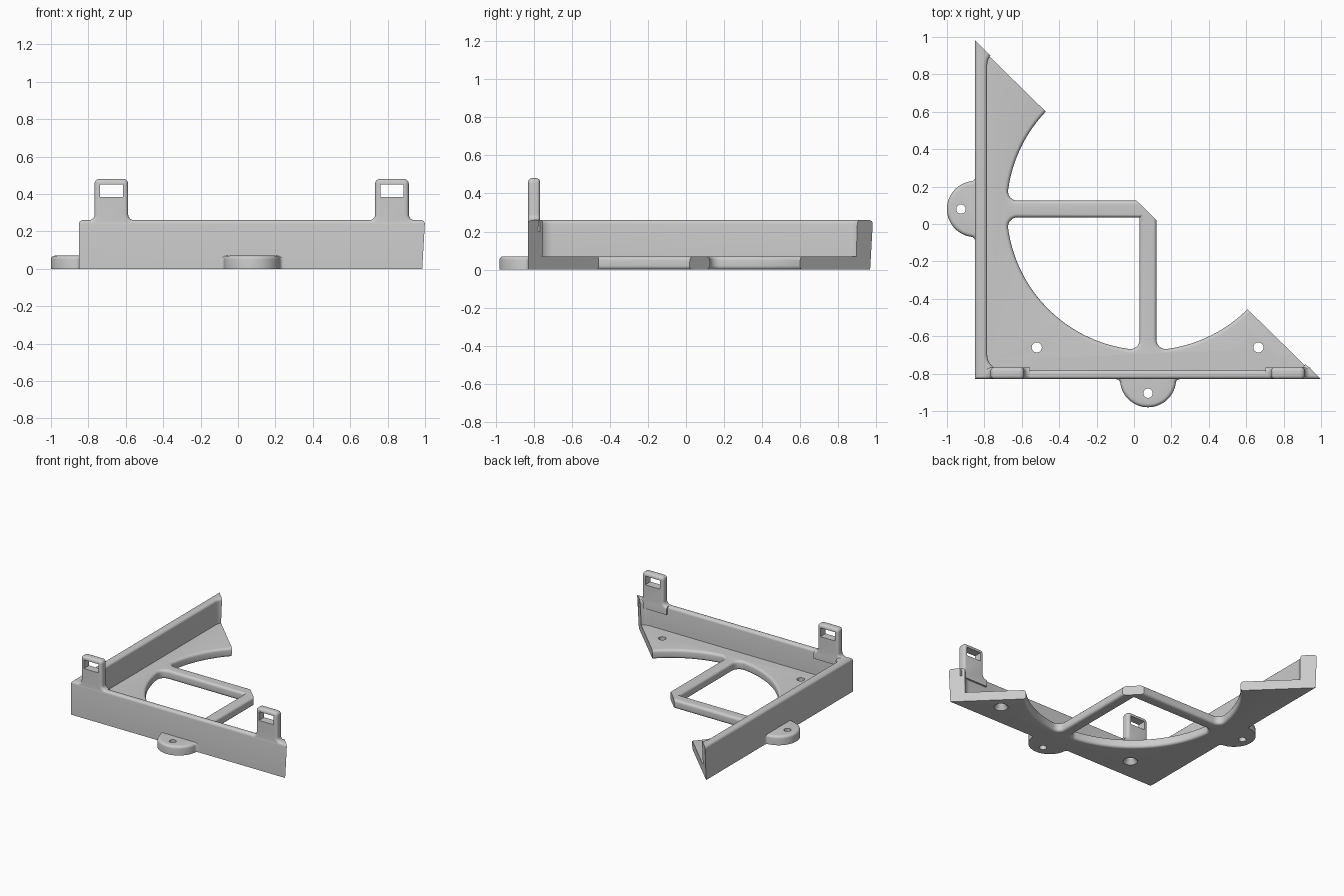
import bpy
import bmesh
from math import sin, cos, pi, sqrt, atan2, radians
from mathutils import Matrix, Vector

if "Cube" in bpy.data.objects:
    bpy.data.objects.remove(bpy.data.objects["Cube"], do_unlink=True)

GREY = bpy.data.materials.new("plain_grey")
GREY.use_nodes = True
GREY.diffuse_color = (0.6, 0.6, 0.6, 1)
GREY.node_tree.nodes["Principled BSDF"].inputs["Base Color"].default_value = (0.6, 0.6, 0.6, 1)

FLOOR, WALL_TOP = 0.07, 0.26
LEFT, FRONT, THICK = -0.85, -0.83, 0.065
CX, CY = 0.075, 0.08
ROUND = 0.02


def arc(cx, cy, r, a0, a1, n):
    return [(cx + r * cos(a0 + (a1 - a0) * i / n), cy + r * sin(a0 + (a1 - a0) * i / n))
            for i in range(n + 1)]


def loft(name, rings, matrix=Matrix()):
    """Closed solid through (height, outline) rings with equal point counts."""
    bm = bmesh.new()
    loops = [[bm.verts.new(matrix @ Vector((x, y, z))) for x, y in pts] for z, pts in rings]
    for low, high in zip(loops, loops[1:]):
        for i in range(len(low)):
            j = (i + 1) % len(low)
            bm.faces.new((low[i], low[j], high[j], high[i]))
    bm.faces.new(loops[0][::-1])
    bm.faces.new(loops[-1])
    bmesh.ops.recalc_face_normals(bm, faces=bm.faces)
    mesh = bpy.data.meshes.new(name)
    bm.to_mesh(mesh)
    bm.free()
    mesh.materials.append(GREY)
    ob = bpy.data.objects.new(name, mesh)
    bpy.context.collection.objects.link(ob)
    return ob


def carve(ob, cutters):
    """Subtract the cutters one by one and delete them."""
    for cutter in cutters:
        cutter.hide_render = True
        mod = ob.modifiers.new("cut", 'BOOLEAN')
        mod.operation, mod.solver, mod.object = 'DIFFERENCE', 'EXACT', cutter
        graph = bpy.context.evaluated_depsgraph_get()
        mesh = bpy.data.meshes.new_from_object(ob.evaluated_get(graph))
        ob.modifiers.clear()
        ob.data = mesh
        bpy.data.objects.remove(cutter, do_unlink=True)


def smooth(ob):
    bpy.ops.object.select_all(action='DESELECT')
    ob.select_set(True)
    bpy.context.view_layer.objects.active = ob
    bpy.ops.object.shade_smooth_by_angle(angle=radians(32))


def rounded_end(top, r, n=5):
    """(height, inset) steps of a quarter round ending at top."""
    return [(top - r + r * sin(a), r - r * cos(a)) for a in [pi / 2 * i / n for i in range(n + 1)]]


def drill(x, y, low_radius, radius):
    steps = [(-0.05, low_radius), (0, low_radius), (0.035, radius), (0.15, radius)]
    return loft("drill", [(z, arc(x, y, r, 0, 2 * pi * 31 / 32, 31)) for z, r in steps])


# Tray body: block with rounded rim
def block(d):
    x0, y0, x1 = LEFT + d, FRONT + d, 1.05 - d
    return [(x0, y0), (x1, y0), (x1, x1), (x0, x1)]


tray = loft("tray", [(0, block(0))] + [(z, block(d)) for z, d in rounded_end(WALL_TOP, ROUND)])


# Pocket with rounded vertical corners
def pocket(d):
    half, r, pts = CX - LEFT - THICK, 0.08, []
    k = half - r
    for i, (sx, sy) in enumerate([(1, 1), (-1, 1), (-1, -1), (1, -1)]):
        pts += arc(CX + sx * k, CY + sy * k - 0.01 * (sy > 0), r + d, i * pi / 2, (i + 1) * pi / 2, 8)
    return pts


rim = [(z, pocket(d)) for z, d in rounded_end(WALL_TOP, ROUND)]
cutters = [loft("pocket", [(FLOOR, pocket(0))] + rim + [(0.4, pocket(ROUND))])]


# Floor windows between the round opening and the cross bars
def window(d):
    h, big, f = 0.045, 0.755, 0.05
    v = h + f
    u = sqrt((big - f) ** 2 - v ** 2)
    a = atan2(v, u)
    r = f + d
    return ([(h - d, h - d)] + arc(u, v, r, -pi / 2, a, 8)
            + arc(0, 0, big + d, a, pi / 2 - a, 40)[1:-1]
            + arc(v, u, r, pi / 2 - a, pi, 8))


upper = rounded_end(FLOOR, ROUND)
lower = [(FLOOR - z, d) for z, d in reversed(upper)]
steps = [(-0.05, ROUND)] + lower + upper + [(0.12, ROUND)]
for quarter in (1, 2, 3):
    place = Matrix.Translation((CX, CY, 0)) @ Matrix.Rotation(quarter * pi / 2, 4, 'Z')
    cutters.append(loft("window", [(z, window(d)) for z, d in steps], place))

# Countersunk floor holes
cutters += [drill(x, -0.66, 0.05, 0.027) for x in (-0.52, 0.665)]


# Leaning diagonal cut that leaves one corner of the tray
def beyond_diagonal(z):
    shift = 0.015 * (z - WALL_TOP) / WALL_TOP
    slope = -1.812 / 1.85
    ends = [(x + shift, FRONT + (x - 1) * slope) for x in (-2, 2)]
    return [ends[0], ends[1], (4, 4)]


cutters.append(loft("diagonal", [(z, beyond_diagonal(z)) for z in (-0.2, 0.6)]))
carve(tray, cutters)
smooth(tray)


# Half-round mounting tabs
def tab(d):
    big, f = 0.15, 0.02
    u = sqrt((big + f) ** 2 - f ** 2)
    a = atan2(f, u)
    side = arc(u, f, f + d, 1.5 * pi, pi + a, 5)
    return ([(-u, -0.04), (u, -0.04)] + side + arc(0, 0, big - d, a, pi - a, 32)[1:-1]
            + [(-x, y) for x, y in reversed(side)])


for name, x, y, turn in (("front_tab", CX, FRONT, pi), ("side_tab", LEFT, CY, pi / 2)):
    place = Matrix.Translation((x, y, 0)) @ Matrix.Rotation(turn, 4, 'Z')
    ob = loft(name, [(0, tab(0))] + [(z, tab(d)) for z, d in rounded_end(FLOOR, ROUND)], place)
    hole = place @ Vector((0, 0.075, 0))
    carve(ob, [drill(hole.x, hole.y, 0.027, 0.025)])
    smooth(ob)


# Upright latch loops on the front wall
def latch(d):
    w, top, r, f = 0.09, 0.48, 0.025, 0.03
    side = ([(w + f, 0.2)] + arc(w + f, WALL_TOP + f, f + d, 1.5 * pi, pi, 6)
            + arc(w - r, top - r, r - d, 0, pi / 2, 6))
    return side + [(-x, z) for x, z in reversed(side)]


def slot():
    return [(-0.062, 0.385), (0.062, 0.385), (0.062, 0.452), (-0.062, 0.452)]


depth = THICK - 0.002
back = rounded_end(depth, ROUND)
section = [(depth - z, d) for z, d in reversed(back)] + back
for name, x in (("right_latch", -0.677), ("left_latch", 0.823)):
    place = Matrix.Translation((x, FRONT + depth + 0.001, 0)) @ Matrix.Rotation(pi / 2, 4, 'X')
    ob = loft(name, [(z, latch(d)) for z, d in section], place)
    carve(ob, [loft("slot", [(z, slot()) for z in (-0.1, 0.2)], place)])
    smooth(ob)
